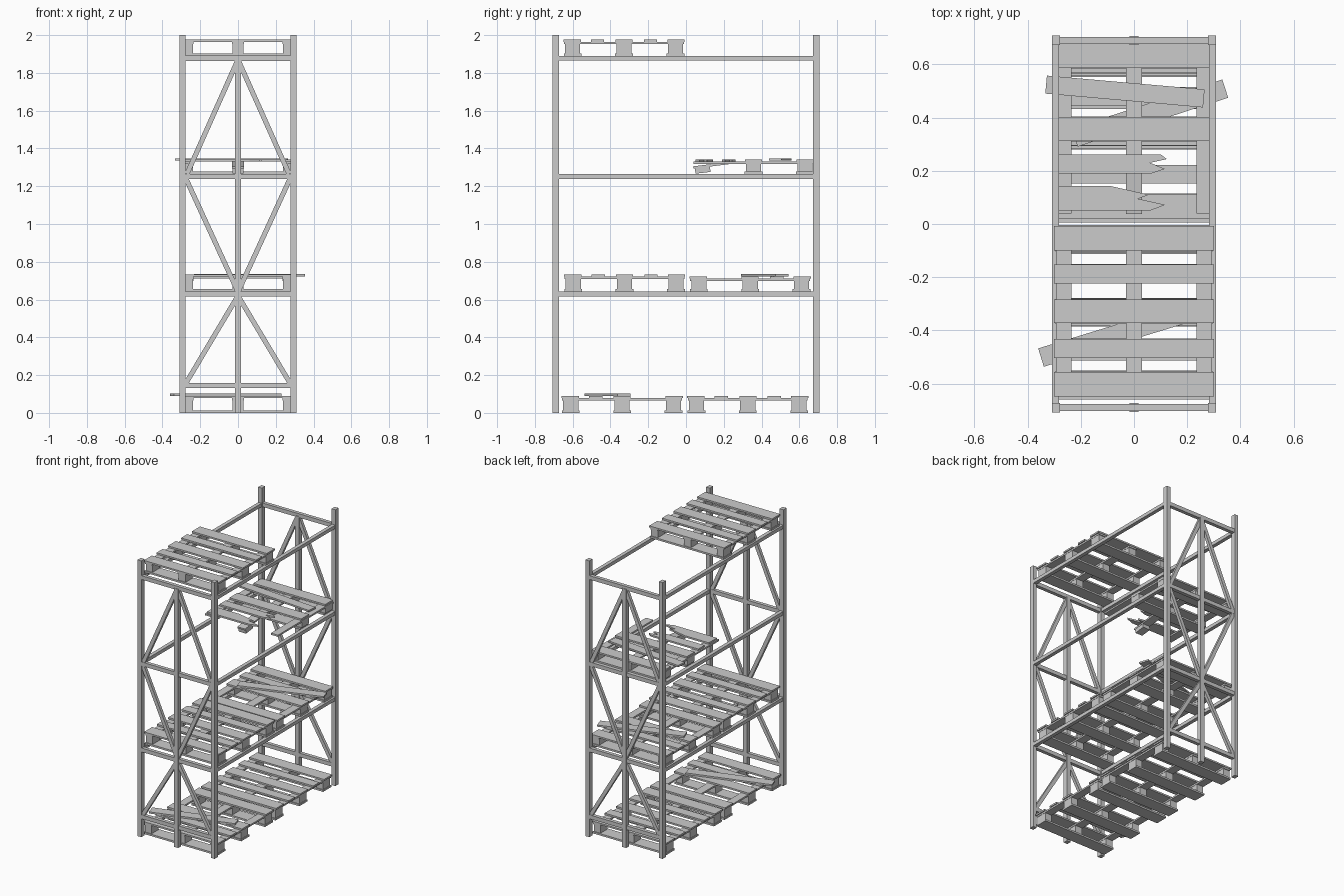
import bpy
import bmesh
from math import radians, atan2, hypot
from mathutils import Matrix, Vector

if "Cube" in bpy.data.objects:
    bpy.data.objects.remove(bpy.data.objects["Cube"])


def box(name, loc, size, rot=(0, 0, 0)):
    bm = bmesh.new()
    bmesh.ops.create_cube(bm, size=1)
    bmesh.ops.scale(bm, vec=Vector(size), verts=bm.verts)
    me = bpy.data.meshes.new(name)
    bm.to_mesh(me)
    bm.free()
    ob = bpy.data.objects.new(name, me)
    ob.location = loc
    ob.rotation_euler = rot
    bpy.context.collection.objects.link(ob)
    return ob


def slab(name, pts, z, th):
    """Flat board with a custom outline."""
    bm = bmesh.new()
    face = bm.faces.new([bm.verts.new((x, y, z)) for x, y in pts])
    ext = bmesh.ops.extrude_face_region(bm, geom=[face])
    vs = [g for g in ext["geom"] if isinstance(g, bmesh.types.BMVert)]
    bmesh.ops.translate(bm, vec=(0, 0, th), verts=vs)
    bmesh.ops.recalc_face_normals(bm, faces=bm.faces)
    me = bpy.data.meshes.new(name)
    bm.to_mesh(me)
    bm.free()
    ob = bpy.data.objects.new(name, me)
    bpy.context.collection.objects.link(ob)
    return ob


def brace(name, y, a, b, w=0.026, d=0.022):
    """Diagonal bar in an end frame, from (x, z) to (x, z)."""
    dx, dz = b[0] - a[0], b[1] - a[1]
    box(name, ((a[0] + b[0]) / 2, y, (a[1] + b[1]) / 2),
        (hypot(dx, dz), d, w), (0, -atan2(dz, dx), 0))


# End frames: posts, rails, centre post, braces
for s, end in ((-1, "front"), (1, "back")):
    y = 0.69 * s
    for sx, side in ((-1, "left"), (1, "right")):
        box(f"{end}_{side}_post", (0.294 * sx, y, 1.0), (0.03, 0.036, 2.0))
        brace(f"{end}_{side}_upper_brace", y, (0, 1.87), (0.27, 1.265))
        if sx < 0:
            brace(f"{end}_left_upper_brace_mirror", y, (0, 1.87), (-0.27, 1.265))
            brace(f"{end}_left_middle_brace", y, (-0.28, 1.25), (0, 0.64))
            brace(f"{end}_left_lower_brace", y, (0, 0.62), (-0.28, 0.15))
        else:
            brace(f"{end}_right_middle_brace", y, (0.28, 1.25), (0, 0.64))
            brace(f"{end}_right_lower_brace", y, (0, 0.62), (0.28, 0.15))
    for z in (0.145, 0.629, 1.252, 1.877):
        box(f"{end}_rail", (0, y, z), (0.57, 0.026, 0.028))
    box(f"{end}_centre_post", (0, y, 0.936), (0.032, 0.034, 1.872))

# Long shelf beams
for z in (0.63, 1.252, 1.877):
    for sx in (-1, 1):
        box("shelf_beam", (0.295 * sx, 0, z), (0.027, 1.35, 0.025))

SLATS = ((-0.275, 0.092), (-0.14, 0.07), (0, 0.09), (0.14, 0.07), (0.275, 0.092))
RUNNERS = ((-0.264, 0.057), (0, 0.062), (0.264, 0.057))


def pallet(name, yc, z0, h=0.086, slats=range(5), rows=(-1, 0, 1),
           runners=(0, 1, 2), width=0.6):
    b, t = 0.013, 0.012
    bh = h - b - 2 * t
    for r in rows:
        yr = yc + 0.272 * r
        box(f"{name}_bottom_board", (0, yr, z0 + b / 2), (width - 0.01, 0.094, b))
        for x, w in RUNNERS:
            box(f"{name}_block", (x, yr, z0 + b + bh / 2), (w - 0.004, 0.08, bh))
    for i in runners:
        x, w = RUNNERS[i]
        box(f"{name}_runner", (x, yc, z0 + b + bh + t / 2), (w, 0.635, t))
    for i in slats:
        dy, w = SLATS[i]
        box(f"{name}_slat", (0, yc + dy, z0 + h - t / 2), (width, w, t))


pallet("ground_front_pallet", -0.338, 0.0, 0.09, slats=(0, 1, 2, 4))
pallet("ground_back_pallet", 0.327, 0.0, 0.09)
pallet("low_front_pallet", -0.325, 0.643, 0.09)
pallet("low_back_pallet", 0.34, 0.643, 0.08, slats=(0, 2, 3, 4))
pallet("top_front_pallet", -0.328, 1.889, 0.087)

# Loose slats lying askew
box("ground_loose_slat", (-0.065, -0.415, 0.096), (0.595, 0.072, 0.012), (0, 0, radians(17)))
box("low_loose_slat", (0.06, 0.417, 0.729), (0.595, 0.072, 0.012), (0, 0, radians(18)))

# Damaged pallet on the third level
Z3 = 1.264
pallet("broken_pallet", 0.357, Z3, 0.078, slats=(2, 4), rows=(0, 1),
       runners=(0, 2), width=0.575)
box("broken_loose_slat", (-0.034, 0.498, Z3 + 0.078), (0.595, 0.068, 0.012), (0, 0, radians(-5)))
box("broken_centre_runner", (0, 0.46, Z3 + 0.06), (0.062, 0.42, 0.012))
box("broken_hanging_runner", (0, 0.15, 1.313), (0.062, 0.225, 0.012), (radians(7), 0, 0))
box("broken_hanging_block", (0, 0.088, 1.288), (0.058, 0.08, 0.034), (radians(7), 0, 0))
slab("broken_short_slat", [(-0.283, 0.262), (0.10, 0.262), (0.124, 0.244), (0.06, 0.23),
                           (0.117, 0.207), (0.065, 0.19), (-0.283, 0.19)], Z3 + 0.066, 0.012)
slab("broken_end_slat", [(-0.283, 0.143), (-0.09, 0.143), (0.056, 0.11), (0.015, 0.095),
                         (0.117, 0.072), (0.06, 0.05), (-0.283, 0.05)], Z3 + 0.066, 0.012)
